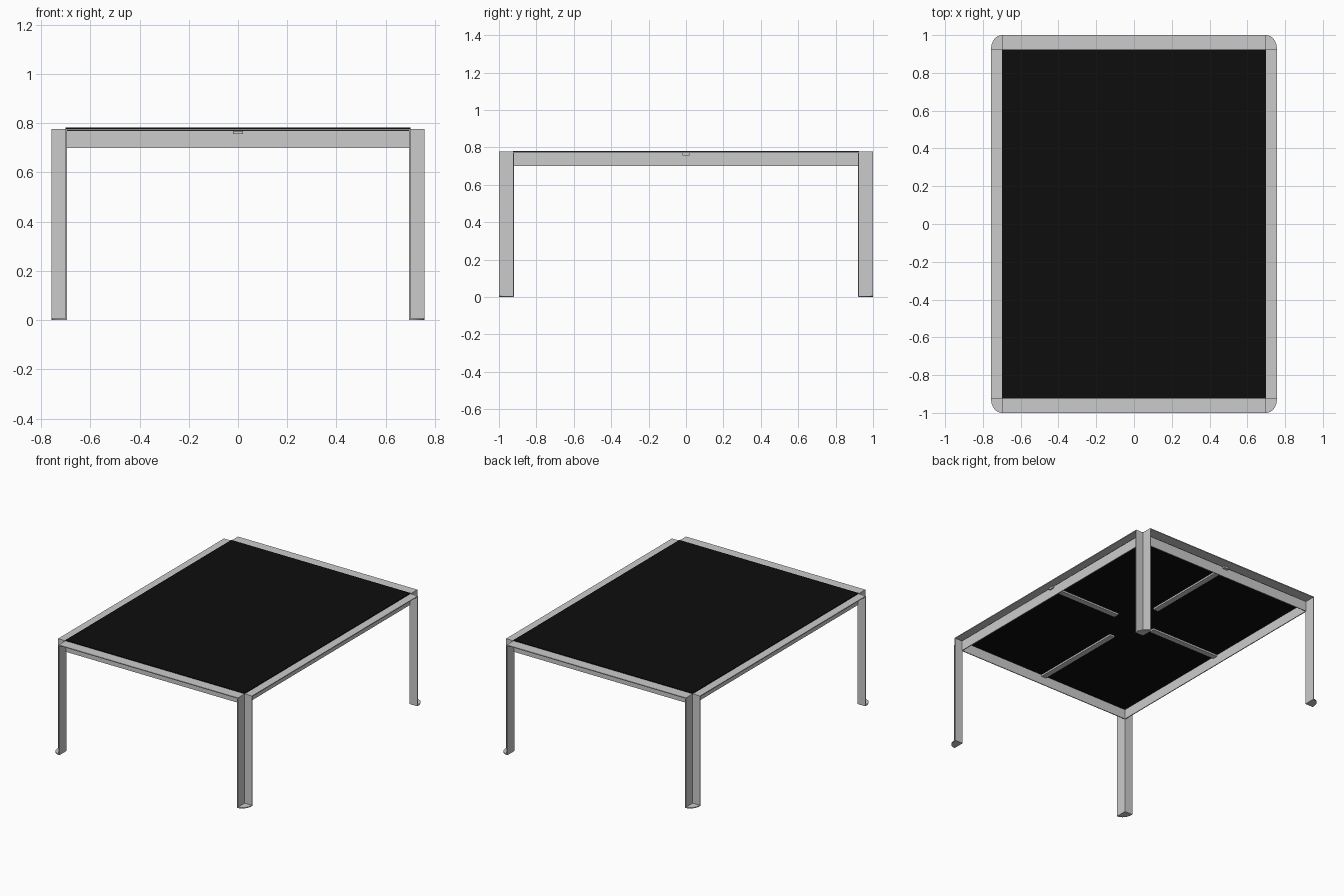
import bpy, bmesh, math

if "Cube" in bpy.data.objects:
    bpy.data.objects.remove(bpy.data.objects["Cube"])

IX, IY = 0.70, 0.925      # inner corner of the frame
OX, OY = 0.757, 1.0       # outer edge of the frame
TOP, RAIL_Z = 0.777, 0.70
T = 0.006                 # sheet thickness


def box(name, x0, x1, y0, y1, z0, z1, mat=None):
    bm = bmesh.new()
    bmesh.ops.create_cube(bm, size=1)
    for v in bm.verts:
        v.co.x = (x0 + x1) / 2 + v.co.x * (x1 - x0)
        v.co.y = (y0 + y1) / 2 + v.co.y * (y1 - y0)
        v.co.z = (z0 + z1) / 2 + v.co.z * (z1 - z0)
    return finish(name, bm, mat)


def prism(name, pts, z0, z1):
    bm = bmesh.new()
    face = bm.faces.new([bm.verts.new((x, y, z0)) for x, y in pts])
    ext = bmesh.ops.extrude_face_region(bm, geom=[face])
    for v in ext["geom"]:
        if isinstance(v, bmesh.types.BMVert):
            v.co.z = z1
    return finish(name, bm)


def finish(name, bm, mat=None):
    bmesh.ops.recalc_face_normals(bm, faces=bm.faces)
    me = bpy.data.meshes.new(name)
    bm.to_mesh(me)
    bm.free()
    ob = bpy.data.objects.new(name, me)
    bpy.context.collection.objects.link(ob)
    if mat:
        me.materials.append(mat)
    return ob


def span(s, a, b):
    return sorted((s * a, s * b))


black = bpy.data.materials.new("black_panel")
black.diffuse_color = (0.004, 0.004, 0.004, 1)
black.use_nodes = True
black.node_tree.nodes["Principled BSDF"].inputs["Base Color"].default_value = black.diffuse_color

# table top
box("table_top", -IX, IX, -IY, IY, TOP - 0.008, TOP + 0.005, black)

for s, side, end in ((-1, "left", "front"), (1, "right", "back")):
    # side and end rails: L-shaped, open to the outside
    box(side + "_rail_flange", *span(s, IX, OX), -IY, IY, TOP - T, TOP)
    box(side + "_rail_wall", *span(s, IX - T, IX), -IY, IY, RAIL_Z, TOP - T)
    box(end + "_rail_flange", -IX, IX, *span(s, IY, OY), TOP - T, TOP)
    box(end + "_rail_wall", -IX, IX, *span(s, IY - T, IY), RAIL_Z, TOP - T)
    # support strips under the top
    box(side + "_support_strip", *span(s, 0.15, IX + 0.01), -0.02, 0.02, 0.757, 0.769)
    box(end + "_support_strip", -0.02, 0.02, *span(s, 0.22, IY + 0.02), 0.757, 0.769)

for sx, side in ((-1, "left"), (1, "right")):
    for sy, end in ((-1, "front"), (1, "back")):
        name = f"{end}_{side}"
        # angle leg: two plates meeting at the inner corner
        angle = [(IX - T, IY - T), (OX, IY - T), (OX, IY), (IX, IY), (IX, OY), (IX - T, OY)]
        prism(name + "_leg", [(sx * x, sy * y) for x, y in angle], 0, TOP)
        # rounded foot plate
        arc = [(IX + (OX - IX) * math.cos(a), IY + (OY - IY) * math.sin(a))
               for a in (i * math.pi / 16 for i in range(9))]
        prism(name + "_foot", [(sx * x, sy * y) for x, y in [(IX, IY)] + arc], 0, T)
